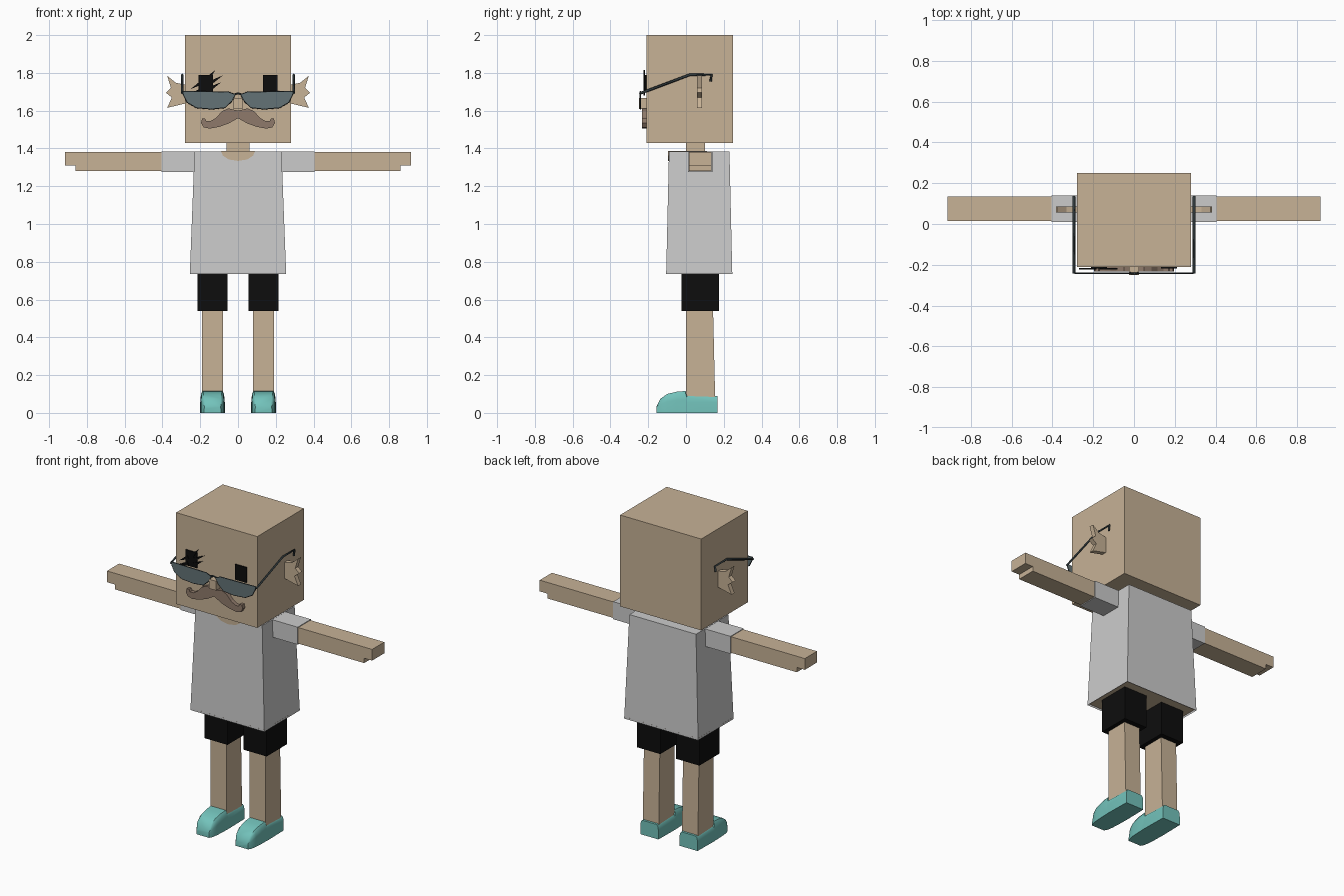
import bpy, bmesh
from mathutils import Vector

old = bpy.data.objects.get("Cube")
if old:
    bpy.data.objects.remove(old, do_unlink=True)


def material(name, r, g, b):
    m = bpy.data.materials.new(name)
    m.use_nodes = True
    m.diffuse_color = (r, g, b, 1)
    m.node_tree.nodes["Principled BSDF"].inputs["Base Color"].default_value = (r, g, b, 1)
    return m


SKIN = material("skin", .57, .445, .305)
SHIRT = material("shirt grey", .6, .6, .6)
BLACK = material("black", .004, .004, .004)
TEAL = material("shoe teal", .17, .54, .495)
LENS = material("lens grey", .127, .171, .181)
FRAME = material("frame dark", .03, .042, .046)
HAIR = material("moustache brown", .275, .195, .147)


def finish(name, bm, mats, mirror=False):
    bmesh.ops.recalc_face_normals(bm, faces=bm.faces)
    mesh = bpy.data.meshes.new(name)
    bm.to_mesh(mesh)
    bm.free()
    for m in mats:
        mesh.materials.append(m)
    ob = bpy.data.objects.new(name, mesh)
    bpy.context.collection.objects.link(ob)
    if mirror:
        ob.modifiers.new("Mirror", 'MIRROR').use_mirror_merge = False
    return ob


def loft(bm, rings):
    """Skin a row of closed rings and cap both ends."""
    loops = [[bm.verts.new(p) for p in ring] for ring in rings]
    n = len(loops[0])
    for a, b in zip(loops, loops[1:]):
        for i in range(n):
            j = (i + 1) % n
            bm.faces.new((a[i], a[j], b[j], b[i]))
    first = bm.faces.new(loops[0])
    bm.faces.new(loops[-1])
    return first


def rect(x0, x1, y0, y1, z):
    return [(x0, y0, z), (x1, y0, z), (x1, y1, z), (x0, y1, z)]


def box(name, x, y, z, mat, mirror=False):
    bm = bmesh.new()
    loft(bm, [rect(*x, *y, z[0]), rect(*x, *y, z[1])])
    return finish(name, bm, [mat], mirror)


def plate(name, outline, y0, y1, mat, mirror=False):
    """Extrude an x-z outline from y0 to y1."""
    bm = bmesh.new()
    loft(bm, [[(x, y, z) for x, z in outline] for y in (y0, y1)])
    return finish(name, bm, [mat], mirror)


def wire(name, points, radius, mat, cyclic=False):
    curve = bpy.data.curves.new(name, 'CURVE')
    curve.dimensions = '3D'
    curve.bevel_depth = radius
    curve.bevel_resolution = 0
    curve.use_fill_caps = True
    s = curve.splines.new('POLY')
    s.points.add(len(points) - 1)
    for p, co in zip(s.points, points):
        p.co = (*co, 1)
    s.use_cyclic_u = cyclic
    curve.materials.append(mat)
    ob = bpy.data.objects.new(name, curve)
    bpy.context.collection.objects.link(ob)


# head and neck
box("head", (-.28, .28), (-.21, .25), (1.43, 2), SKIN)
box("neck", (-.06, .06), (0, .1), (1.37, 1.44), SKIN)

# shirt with a recessed skin underside
bm = bmesh.new()
under = loft(bm, [rect(-.255, .255, -.105, .245, .735), rect(-.23, .23, -.09, .23, 1.385)])
bmesh.ops.inset_region(bm, faces=[under], thickness=.012)
bmesh.ops.translate(bm, verts=under.verts, vec=(0, 0, .012))
under.material_index = 1
finish("shirt", bm, [SHIRT, SKIN])

# scooped neckline
plate("neckline", [(-.09, 1.386), (-.08, 1.362), (-.05, 1.342), (0, 1.334),
                   (.05, 1.342), (.08, 1.362), (.09, 1.386)], -.095, -.088, SKIN)
box("neck_opening", (-.09, .09), (-.09, .11), (1.382, 1.387), SKIN)

# arms, sleeves and hands
box("sleeve", (.22, .405), (.01, .14), (1.275, 1.384), SHIRT, True)
plate("arm", [(.4, 1.28), (.86, 1.28), (.86, 1.31), (.915, 1.31), (.915, 1.38), (.4, 1.38)],
      .015, .135, SKIN, True)

# shorts and legs
box("shorts_leg", (.055, .215), (-.025, .175), (.54, .75), BLACK, True)
bm = bmesh.new()
loft(bm, [rect(.08, .19, 0, .155, .05), rect(.08, .19, 0, .143, .56)])
finish("leg", bm, [SKIN], True)

# shoes: sections of length position, half width and height
sections = [(.168, .062, .09), (.005, .065, .093), (-.002, .064, .116), (-.05, .063, .112),
            (-.1, .06, .1), (-.135, .054, .075), (-.155, .044, .035)]
bm = bmesh.new()
rings = []
for y, w, h in sections:
    half = [(w, 0), (w, h * .6), (w * .95, h * .88), (w * .8, h)]
    ring = half + [(-a, b) for a, b in reversed(half)]
    rings.append([(.135 + a, y, b) for a, b in ring])
loft(bm, rings)
shoe = finish("shoe", bm, [TEAL], True)
bpy.context.view_layer.objects.active = shoe
shoe.select_set(True)
bpy.ops.object.shade_smooth_by_angle(angle=.6)
shoe.select_set(False)

# ears with jagged rims
plate("ear", [(.27, 1.735), (.33, 1.748), (.375, 1.785), (.355, 1.72), (.382, 1.695),
              (.35, 1.67), (.375, 1.615), (.27, 1.64)], .057, .086, SKIN, True)

# eyes and the lashes on one side
box("eye", (.132, .21), (-.218, -.209), (1.695, 1.79), BLACK, True)
lashes = [((-.16, 1.77), (-.12, 1.815)), ((-.15, 1.745), (-.08, 1.787)),
          ((-.19, 1.75), (-.25, 1.715)), ((-.19, 1.71), (-.27, 1.68)),
          ((-.15, 1.715), (-.09, 1.75))]
for i, (root, tip) in enumerate(lashes):
    root, tip = Vector(root), Vector(tip)
    d = (tip - root).normalized()
    side = Vector((-d.y, d.x)) * .011
    plate(f"eyelash_{i + 1}", [root - side, tip, root + side], -.224, -.216, BLACK)

# nose and moustache
box("nose", (-.024, .024), (-.25, -.205), (1.61, 1.668), SKIN)
half = [(.05, 1.612), (.085, 1.597), (.115, 1.563), (.145, 1.545), (.168, 1.545),
        (.175, 1.558), (.19, 1.558), (.196, 1.535), (.182, 1.512), (.15, 1.505),
        (.1, 1.514), (.05, 1.532)]
outline = [(0, 1.6)] + half + [(0, 1.56)] + [(-x, z) for x, z in reversed(half)]
plate("moustache", outline, -.234, -.205, HAIR)

# spectacles
lens = [(.015, 1.685), (.05, 1.697), (.29, 1.702), (.288, 1.685), (.268, 1.645),
        (.22, 1.617), (.14, 1.61), (.07, 1.617), (.035, 1.65)]
plate("lens", lens, -.244, -.238, LENS, True)
for s, side in ((1, "left"), (-1, "right")):
    wire(f"{side}_rim", [(s * x, -.241, z) for x, z in lens], .004, FRAME, True)
    wire(f"{side}_temple", [(s * .29, -.241, 1.62 + .01), (s * .295, -.241, 1.692),
                            (s * .295, .02, 1.79), (s * .295, .135, 1.79),
                            (s * .295, .13, 1.755)][1:], .007, FRAME)
wire("bridge", [(-.02, -.241, 1.686), (0, -.243, 1.692), (.02, -.241, 1.686)], .005, FRAME)
